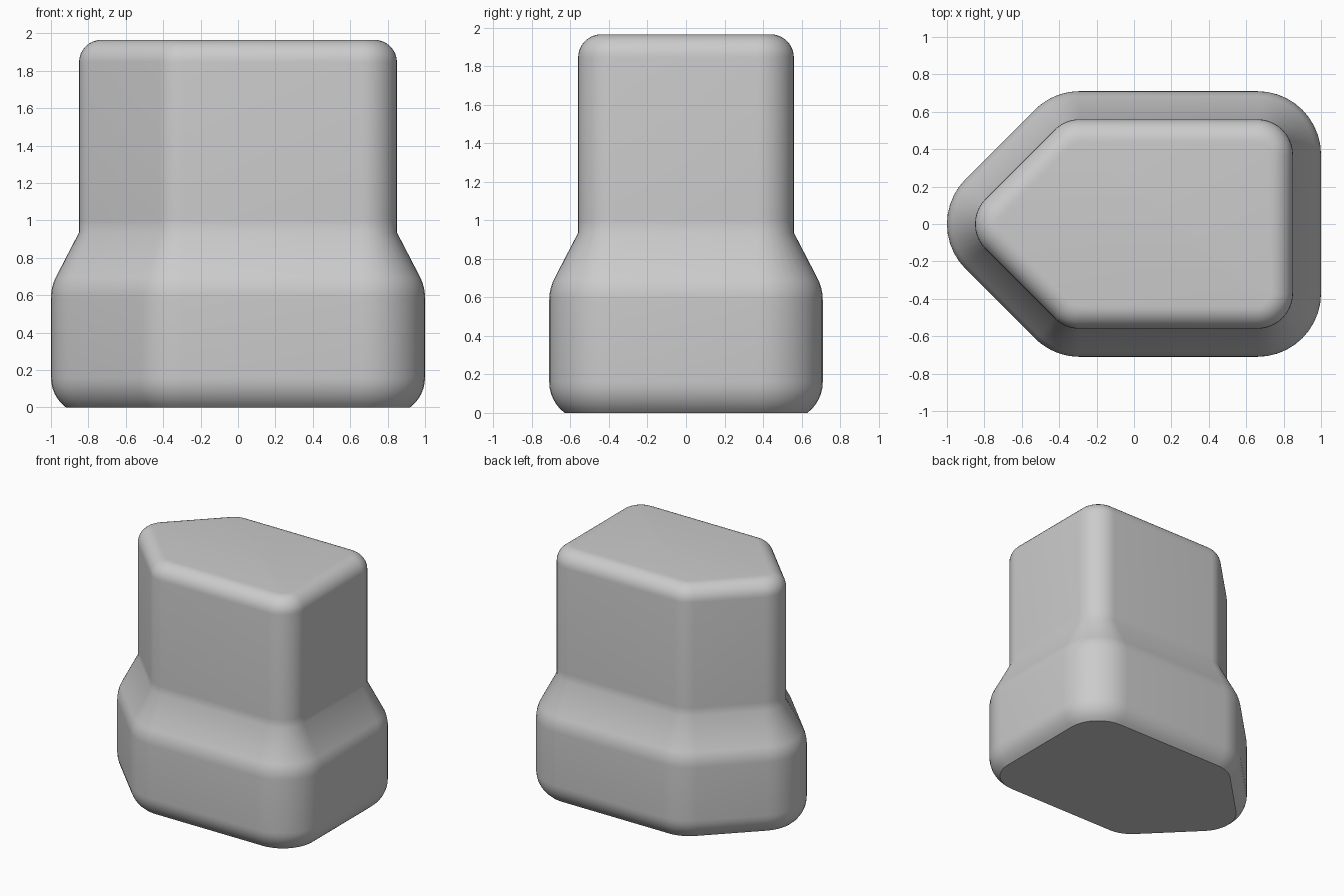
import bpy, bmesh, math
from math import sin, cos, radians

cube = bpy.data.objects.get("Cube")
if cube:
    bpy.data.objects.remove(cube)

# Single grey material
grey = bpy.data.materials.new("light grey")
grey.use_nodes = True
grey.diffuse_color = (0.6, 0.6, 0.6, 1)
grey.node_tree.nodes["Principled BSDF"].inputs["Base Color"].default_value = (0.6, 0.6, 0.6, 1)

# Five-sided core outline; each corner is (x, y, arc start, arc end)
CORE = [(0.66, 0.37, 0, 90), (-0.29, 0.37, 90, 135), (-0.66, 0, 135, 225),
        (-0.29, -0.37, 225, 270), (0.66, -0.37, 270, 360)]
STEPS = 10


def outline(offset):
    """Core outline grown by offset, with round corners."""
    return [(x + offset * cos(t), y + offset * sin(t))
            for x, y, a, b in CORE
            for t in (radians(a + (b - a) * i / STEPS) for i in range(STEPS + 1))]


def arc(offset, z, radius, a, b, n):
    """Profile arc as (offset, height) pairs."""
    return [(offset + radius * cos(t), z + radius * sin(t))
            for t in (radians(a + (b - a) * i / n) for i in range(n + 1))]


# Wall profile: rounded foot, wide base, sloped shoulder, straight upper part, rounded rim
profile = (arc(0.14, 0.16, 0.2, -53, 0, 6)
           + arc(0.09, 0.585, 0.25, 0, 27, 6)
           + [(0.19, 0.935), (0.19, 1.0)]
           + arc(0.07, 1.845, 0.12, 0, 90, 8))

# Loft the outline up the profile and cap both ends
bm = bmesh.new()
rings = [[bm.verts.new((x, y, z)) for x, y in outline(d)] for d, z in profile]
n = len(rings[0])
for low, high in zip(rings, rings[1:]):
    for i in range(n):
        j = (i + 1) % n
        bm.faces.new((low[i], low[j], high[j], high[i]))
bm.faces.new(rings[0][::-1])
bm.faces.new(rings[-1])
mesh = bpy.data.meshes.new("stepped_block")
bm.to_mesh(mesh)
bm.free()
mesh.materials.append(grey)

block = bpy.data.objects.new("stepped_block", mesh)
bpy.context.collection.objects.link(block)
bpy.ops.object.select_all(action='DESELECT')
block.select_set(True)
bpy.context.view_layer.objects.active = block
bpy.ops.object.shade_smooth_by_angle(angle=radians(35))
